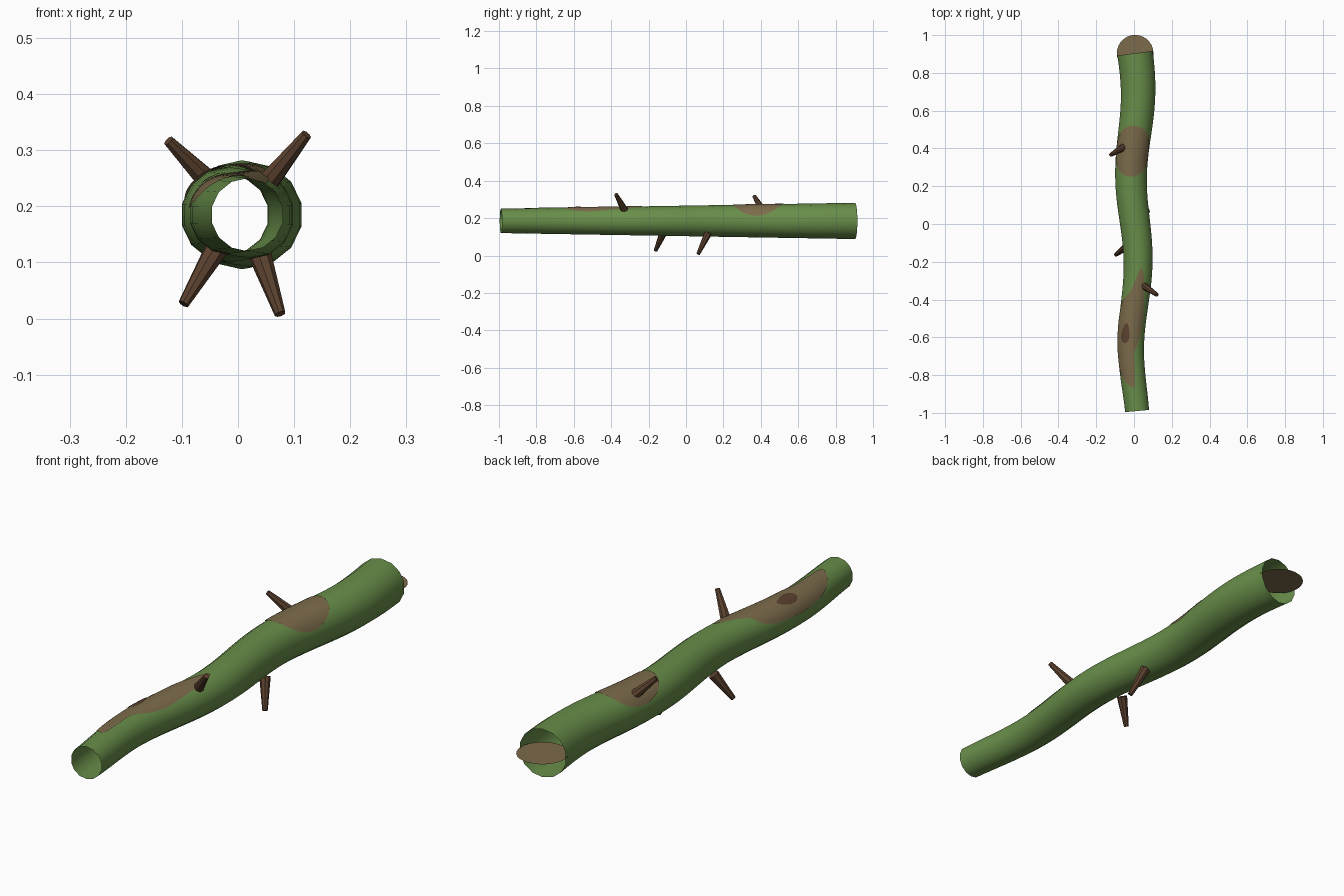
import bpy
from math import sin, cos, pi, radians, sqrt
from mathutils import Vector

if "Cube" in bpy.data.objects:
    bpy.data.objects.remove(bpy.data.objects["Cube"], do_unlink=True)

FRONT, BACK, MID_Z = -0.99, 0.904, 0.185


def material(name, rgb):
    m = bpy.data.materials.new(name)
    m.use_nodes = True
    m.diffuse_color = (*rgb, 1)
    m.node_tree.nodes["Principled BSDF"].inputs["Base Color"].default_value = (*rgb, 1)
    return m


green = material("moss_green", (0.14, 0.27, 0.068))
tan = material("bare_wood", (0.2, 0.147, 0.07))
brown = material("dark_bark", (0.105, 0.053, 0.028))


def radius(y):
    return 0.065 + 0.032 * (y - FRONT) / (BACK - FRONT)


def surface(y, angle, lift=0.0):
    """Point on the wavy trunk; angle runs from the top towards +x."""
    phase = 2 * pi * (y + 0.2) / 0.9
    slope = -0.019 * 2 * pi / 0.9 * sin(phase)
    side = Vector((1, -slope, 0)) / sqrt(1 + slope * slope)
    centre = Vector((0.003 + 0.019 * cos(phase), y, MID_Z))
    return centre + (radius(y) + lift) * (sin(angle) * side + cos(angle) * Vector((0, 0, 1)))


def build(name, verts, faces, mat, smooth=True):
    mesh = bpy.data.meshes.new(name)
    mesh.from_pydata(verts, [], faces)
    mesh.materials.append(mat)
    for p in mesh.polygons:
        p.use_smooth = smooth
    obj = bpy.data.objects.new(name, mesh)
    bpy.context.collection.objects.link(obj)
    return obj


# Hollow trunk, open at both ends
SIDES, STEPS = 14, 36
verts = [surface(FRONT + (BACK - FRONT) * i / STEPS, 2 * pi * j / SIDES)
         for i in range(STEPS + 1) for j in range(SIDES)]
faces = []
for i in range(STEPS):
    for j in range(SIDES):
        a, b = i * SIDES + j, i * SIDES + (j + 1) % SIDES
        faces.append((a, b, b + SIDES, a + SIDES))
build("trunk", verts, faces, green)

# Flat round flap lying level in the back opening
hub = Vector((0.006, BACK, MID_Z))
rim = [hub + 0.097 * Vector((cos(2 * pi * k / 28), sin(2 * pi * k / 28), 0)) for k in range(28)]
build("back_flap", rim, [tuple(range(28))], tan, False)


def rounded(points, times=2):
    """Closed corner-cutting of an outline."""
    for _ in range(times):
        nxt = points[1:] + points[:1]
        points = [(p[0] * (1 - t) + q[0] * t, p[1] * (1 - t) + q[1] * t)
                  for p, q in zip(points, nxt) for t in (0.25, 0.75)]
    return points


def patch(name, centre, outline, lift, mat, rings=8):
    """Thin sheet wrapped on the trunk; points are (y, degrees from top)."""
    n = len(outline)
    cy, ca = centre
    pts = [surface(cy, radians(ca), lift)]
    for k in range(1, rings + 1):
        t = k / rings
        pts += [surface(cy + (y - cy) * t, radians(ca + (a - ca) * t), lift)
                for y, a in outline]
    tris = [(0, 1 + j, 1 + (j + 1) % n) for j in range(n)]
    for k in range(rings - 1):
        for j in range(n):
            a, b = 1 + k * n + j, 1 + k * n + (j + 1) % n
            tris.append((a, a + n, b + n, b))
    build(name, pts, tris, mat)


# Worn patches and knot
patch("rear_patch", (0.385, 0),
      [(0.385 + 0.135 * sin(2 * pi * k / 32), 72 * cos(2 * pi * k / 32)) for k in range(32)],
      0.002, tan)
patch("front_patch", (-0.55, -10), rounded([
    (-0.23, 8), (-0.31, -10), (-0.38, -30), (-0.41, -62), (-0.52, -80), (-0.68, -80),
    (-0.8, -62), (-0.87, -8), (-0.86, 6), (-0.75, 12), (-0.68, 12), (-0.61, 38),
    (-0.52, 49), (-0.42, 40), (-0.32, 30), (-0.24, 20)]), 0.002, tan)
patch("knot", (-0.585, -25), rounded([
    (-0.525, -20), (-0.535, -32), (-0.59, -47), (-0.63, -38), (-0.63, -14),
    (-0.59, -4), (-0.54, -14)]), 0.0045, brown, 4)


# Broken twig stubs
def stub(name, base, tip):
    base, tip = Vector(base), Vector(tip)
    axis = tip - base
    base -= axis * 0.12
    axis = tip - base
    bpy.ops.mesh.primitive_cone_add(vertices=8, radius1=0.021, radius2=0.01,
                                    depth=axis.length, location=(base + tip) / 2)
    obj = bpy.context.object
    obj.name = name
    obj.rotation_mode = "QUATERNION"
    obj.rotation_quaternion = axis.to_track_quat("Z", "Y")
    obj.data.materials.append(brown)


stub("upper_left_stub", (0.055, -0.33, 0.245), (0.122, -0.375, 0.328))
stub("upper_right_stub", (-0.058, 0.405, 0.25), (-0.124, 0.365, 0.317))
stub("lower_right_stub", (-0.045, -0.125, 0.113), (-0.097, -0.163, 0.026))
stub("lower_left_stub", (0.042, 0.112, 0.105), (0.075, 0.065, 0.008))
